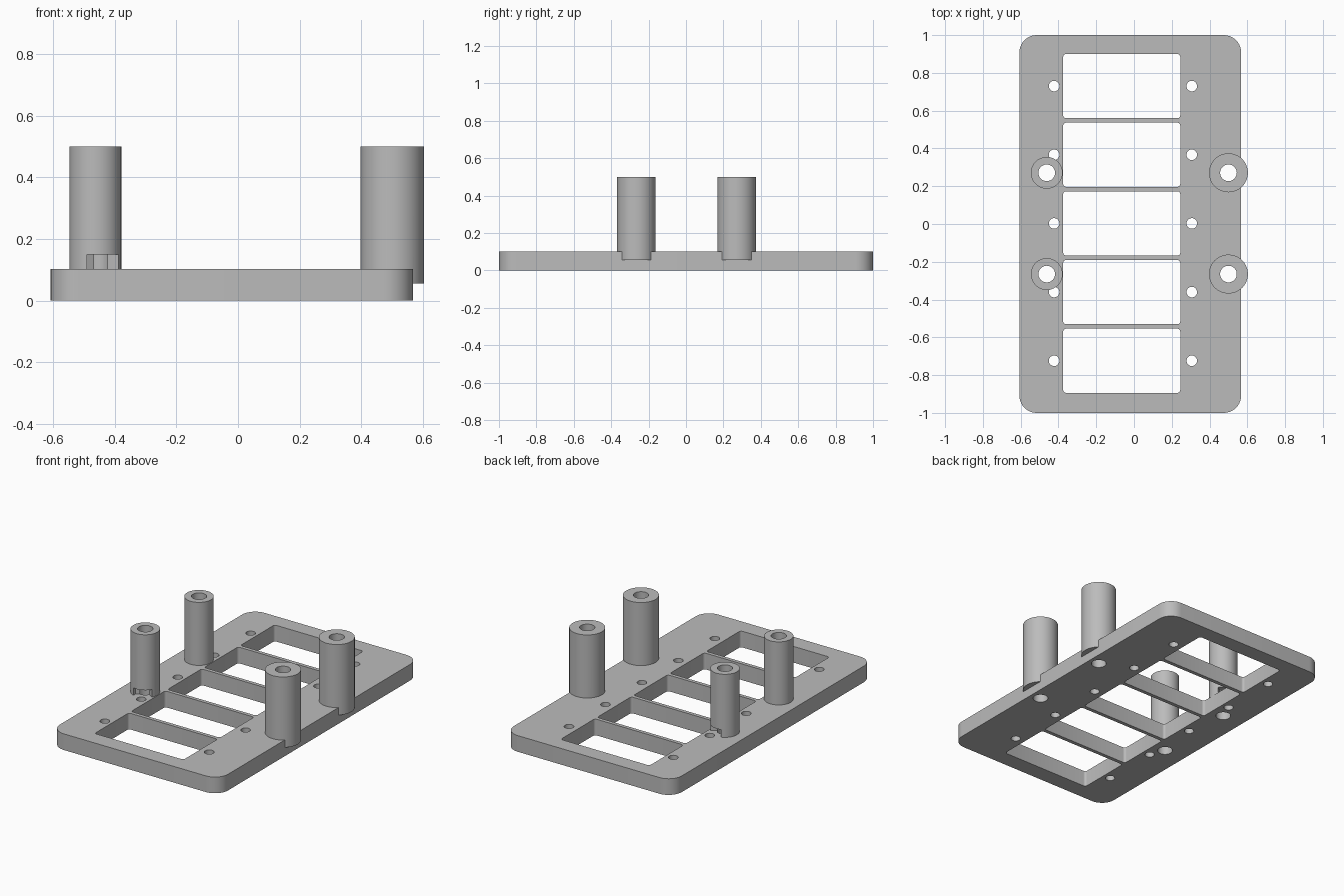
import bpy, bmesh, math

cube = bpy.data.objects.get("Cube")
if cube:
    bpy.data.objects.remove(cube, do_unlink=True)

grey = bpy.data.materials.new("mid grey")
grey.use_nodes = True
colour = (0.5, 0.5, 0.5, 1)
grey.diffuse_color = colour
grey.node_tree.nodes["Principled BSDF"].inputs["Base Color"].default_value = colour


def circle(cx, cy, r, n=48):
    """Outline of a circle or, with few sides, a polygon with a corner on y."""
    angles = [math.pi / 2 + math.tau * i / n for i in range(n)]
    return [(cx + r * math.cos(a), cy + r * math.sin(a)) for a in angles]


def rounded_rect(cx, cy, w, h, r, steps):
    """Outline of a rectangle with rounded corners."""
    points = []
    for q, (sx, sy) in enumerate([(1, 1), (-1, 1), (-1, -1), (1, -1)]):
        for i in range(steps + 1):
            a = math.pi / 2 * (q + i / steps)
            points.append((cx + sx * (w / 2 - r) + r * math.cos(a),
                           cy + sy * (h / 2 - r) + r * math.sin(a)))
    return points


def prisms(name, outlines, z0, z1):
    """Object made of upright prisms, one for each outline."""
    bm = bmesh.new()
    for outline in outlines:
        face = bm.faces.new([bm.verts.new((x, y, z0)) for x, y in outline])
        top = bmesh.ops.extrude_face_region(bm, geom=[face])["geom"]
        verts = [v for v in top if isinstance(v, bmesh.types.BMVert)]
        bmesh.ops.translate(bm, verts=verts, vec=(0, 0, z1 - z0))
    bmesh.ops.recalc_face_normals(bm, faces=bm.faces)
    mesh = bpy.data.meshes.new(name)
    bm.to_mesh(mesh)
    bm.free()
    mesh.materials.append(grey)
    obj = bpy.data.objects.new(name, mesh)
    bpy.context.collection.objects.link(obj)
    return obj


def activate(obj):
    bpy.ops.object.select_all(action="DESELECT")
    obj.select_set(True)
    bpy.context.view_layer.objects.active = obj


def cut(obj, *cutters):
    activate(obj)
    for cutter in cutters:
        mod = obj.modifiers.new("cut", "BOOLEAN")
        mod.operation = "DIFFERENCE"
        mod.solver = "EXACT"
        mod.object = cutter
        bpy.ops.object.modifier_apply(modifier=mod.name)
    bpy.ops.object.shade_smooth_by_angle(angle=math.radians(30))


THICK, TOP = 0.102, 0.5
PLATE = rounded_rect(-0.02, 0, 1.174, 2, 0.092, 10)
ROWS = [0.003 + 0.3635 * i for i in range(-2, 3)]
SCREWS = [(x, y) for x in (-0.423, 0.306) for y in ROWS]
POSTS = {
    "front_right_post": (-0.462, -0.265, 0.084),
    "back_right_post": (-0.462, 0.271, 0.084),
    "front_left_post": (0.5, -0.265, 0.103),
    "back_left_post": (0.5, 0.271, 0.103),
}

# Cutters for the windows, screw holes, post bores and nut pockets
windows = prisms("window_cutter", [rounded_rect(-0.065, y, 0.62, 0.34, 0.015, 4) for y in ROWS], -0.1, 0.2)
screws = prisms("screw_hole_cutter", [circle(x, y, 0.028, 32) for x, y in SCREWS], -0.1, 0.2)
bores = prisms("bore_cutter", [circle(x, y, 0.044) for x, y, r in POSTS.values()], -0.1, 0.6)
nuts = prisms("nut_pocket_cutter", [circle(x, y, 0.077, 6) for x, y in SCREWS], 0.08, 0.15)
blank = prisms("plate_blank_cutter", [PLATE], -0.01, THICK)

# Base plate
plate = prisms("base_plate", [PLATE], 0, THICK)
cut(plate, windows, screws, bores)

# Hollow posts, seated on the plate and overhanging its left edge
for name, (x, y, r) in POSTS.items():
    post = prisms(name, [circle(x, y, r, 64)], 0.055, TOP)
    cut(post, bores, blank, nuts)

for cutter in (windows, screws, bores, nuts, blank):
    bpy.data.objects.remove(cutter, do_unlink=True)
